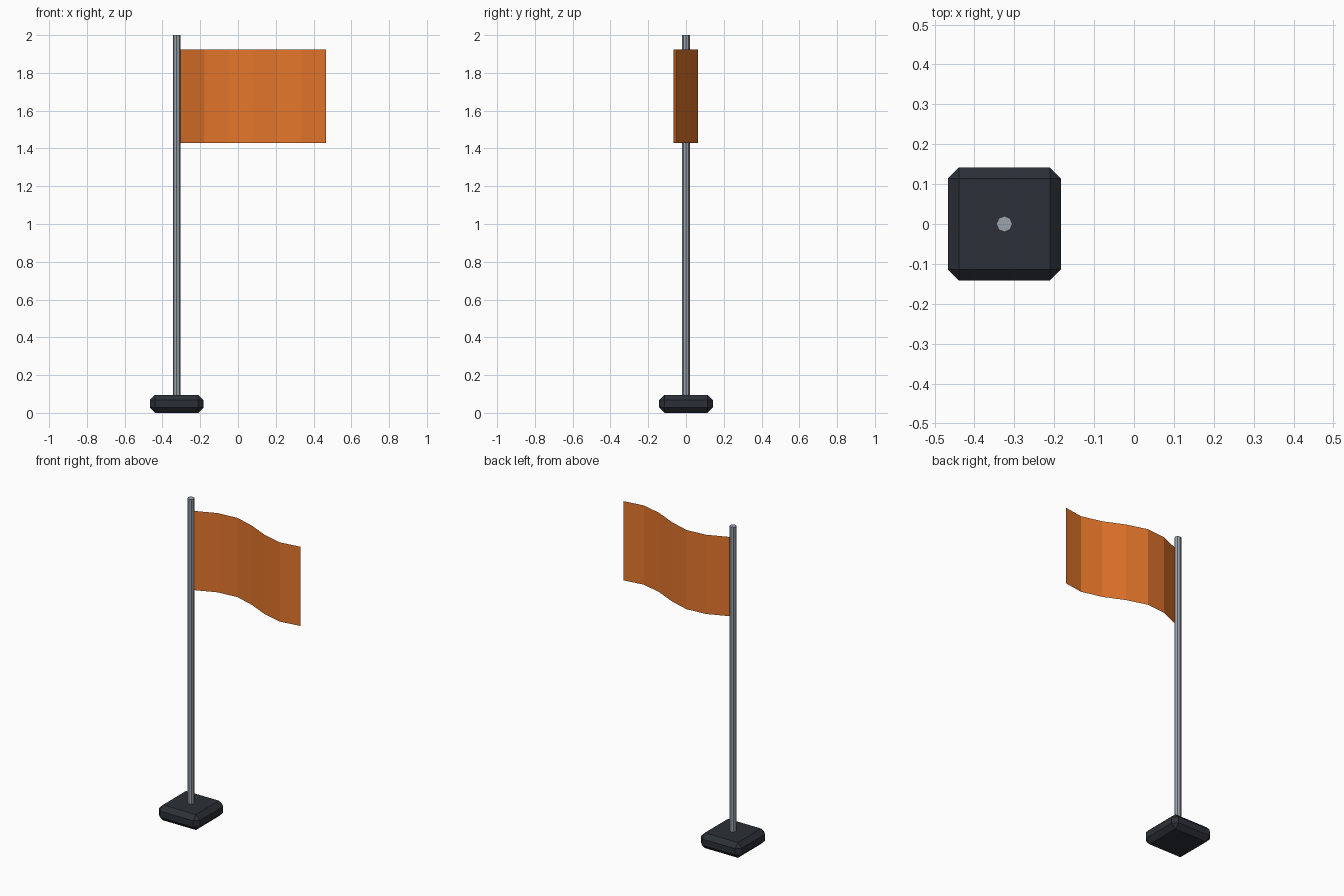
import bpy, bmesh, math

if "Cube" in bpy.data.objects:
    bpy.data.objects.remove(bpy.data.objects["Cube"])

POLE_X = -0.325


def finish(bm, name, rgb):
    """Turn a bmesh into a flat-shaded, coloured object."""
    mesh = bpy.data.meshes.new(name)
    bm.to_mesh(mesh)
    bm.free()
    obj = bpy.data.objects.new(name, mesh)
    bpy.context.collection.objects.link(obj)
    mat = bpy.data.materials.new(name + "_colour")
    mat.diffuse_color = (*rgb, 1)
    mat.use_nodes = True
    mat.node_tree.nodes["Principled BSDF"].inputs["Base Color"].default_value = mat.diffuse_color
    mesh.materials.append(mat)
    return obj


# Base: square block with chamfered edges
bm = bmesh.new()
bmesh.ops.create_cube(bm, size=1)
bmesh.ops.scale(bm, vec=(0.284, 0.284, 0.096), verts=bm.verts)
bmesh.ops.translate(bm, vec=(POLE_X, 0, 0.048), verts=bm.verts)
bmesh.ops.bevel(bm, geom=bm.edges[:], offset=0.028, segments=1,
                affect='EDGES', profile=0.5)
finish(bm, "base", (0.024, 0.03, 0.038))

# Pole: eight-sided, standing on the base
bm = bmesh.new()
bmesh.ops.create_cone(bm, cap_ends=True, segments=8, radius1=0.02,
                      radius2=0.02, depth=1.91)
bmesh.ops.translate(bm, vec=(POLE_X, 0, 2 - 1.91 / 2), verts=bm.verts)
finish(bm, "pole", (0.33, 0.37, 0.42))

# Flag: thin waving sheet of six flat panels
bm = bmesh.new()
steps = 6
columns = []
for i in range(steps + 1):
    t = i / steps
    x = -0.305 + 0.77 * t
    y = 0.067 * math.sin(5.5 * t)
    columns.append([bm.verts.new((x, y, z)) for z in (1.43, 1.925)])
for a, b in zip(columns, columns[1:]):
    bm.faces.new((a[0], b[0], b[1], a[1]))
finish(bm, "flag", (0.78, 0.18, 0.025))
